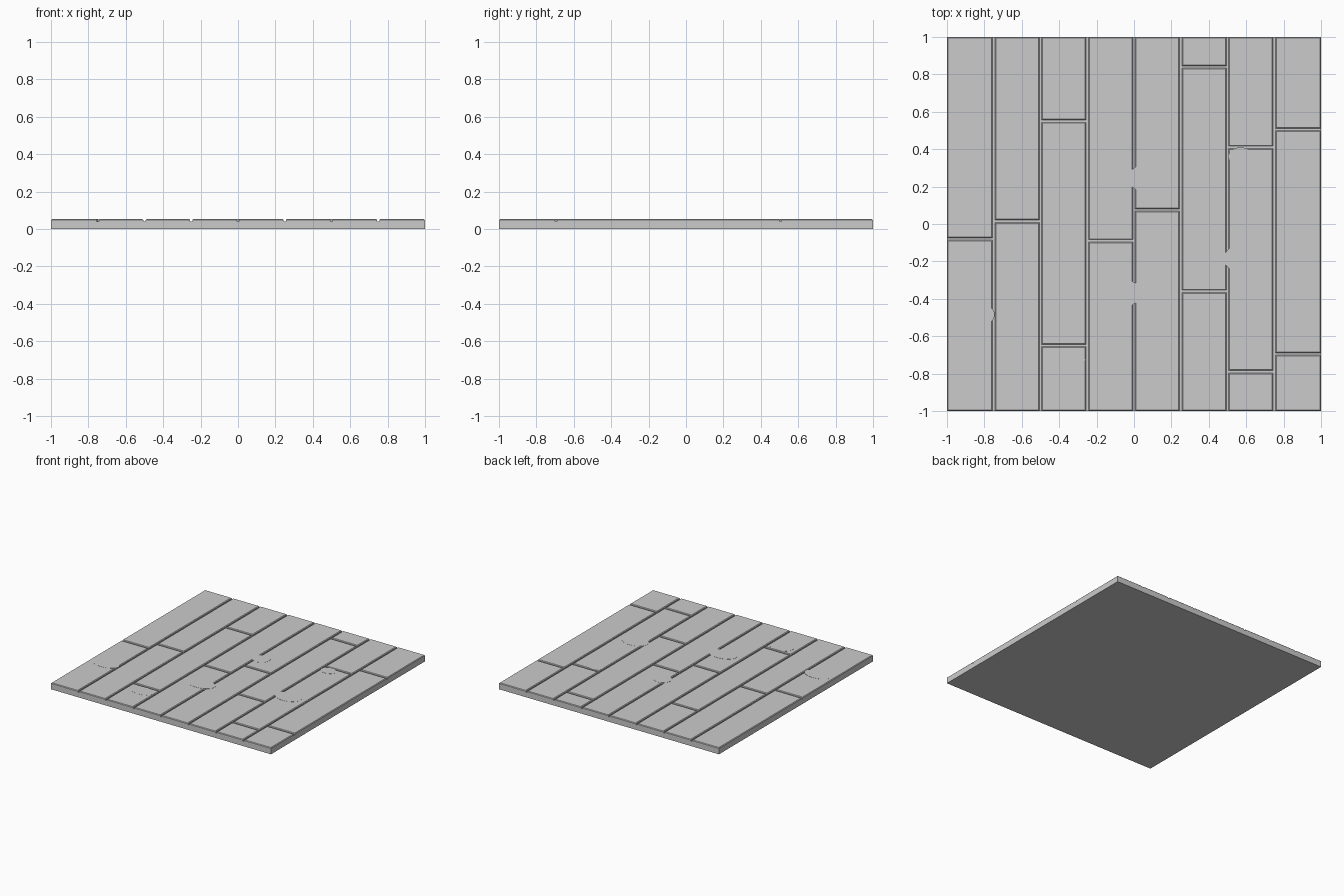
import bpy, bmesh, math
from mathutils import Matrix

if "Cube" in bpy.data.objects:
    bpy.data.objects.remove(bpy.data.objects["Cube"])

BASE_TOP, TOP, GAP, BEVEL = 0.04, 0.053, 0.012, 0.005


def finish(bm, name):
    mesh = bpy.data.meshes.new(name)
    bm.to_mesh(mesh)
    bm.free()
    obj = bpy.data.objects.new(name, mesh)
    bpy.context.collection.objects.link(obj)
    return obj


def box(name, x0, x1, y0, y1, z0, z1, bevel=0):
    bm = bmesh.new()
    bmesh.ops.create_cube(bm, size=1, matrix=Matrix.Translation(
        ((x0 + x1) / 2, (y0 + y1) / 2, (z0 + z1) / 2))
        @ Matrix.Diagonal((x1 - x0, y1 - y0, z1 - z0, 1)))
    # chamfer the upper rim only
    if bevel:
        rim = [e for e in bm.edges if all(v.co.z > z1 - 1e-5 for v in e.verts)]
        bmesh.ops.bevel(bm, geom=rim, offset=bevel, segments=1, affect='EDGES')
    return finish(bm, name)


def knot(name, x, y, rx, ry):
    bm = bmesh.new()
    z0, z1 = BASE_TOP, TOP + 0.001
    bmesh.ops.create_cone(bm, cap_ends=True, segments=32, radius1=1, radius2=1,
                          depth=1, matrix=Matrix.Translation((x, y, (z0 + z1) / 2))
                          @ Matrix.Diagonal((rx, ry, z1 - z0, 1)))
    return finish(bm, name)


# backing slab
box("base_slab", -1, 1, -1, 1, 0, BASE_TOP)

# eight rows of planks with staggered end joints
joints = [[-0.08], [0.015], [-0.65, 0.55], [-0.09], [0.075],
          [-0.36, 0.84], [-0.79, 0.41], [-0.695, 0.505]]
g = GAP / 2
for i, row in enumerate(joints):
    x0 = -1 + 0.25 * i
    left = x0 + (g if i else 0)
    right = x0 + 0.25 - (g if i < 7 else 0)
    stops = [-1 - g] + row + [1 + g]
    for j, (a, b) in enumerate(zip(stops, stops[1:])):
        box(f"plank_{i + 1}_{j + 1}", left, right, a + g, b - g,
            BASE_TOP, TOP, BEVEL)

# slightly raised oval knots
for n, k in enumerate([(-0.86, -0.485, 0.115, 0.07), (0.04, 0.245, 0.07, 0.067),
                       (-0.075, -0.37, 0.12, 0.075), (0.59, -0.185, 0.11, 0.08),
                       (-0.36, -0.725, 0.10, 0.065), (0.57, 0.36, 0.065, 0.05)]):
    knot(f"knot_{n + 1}", *k)
